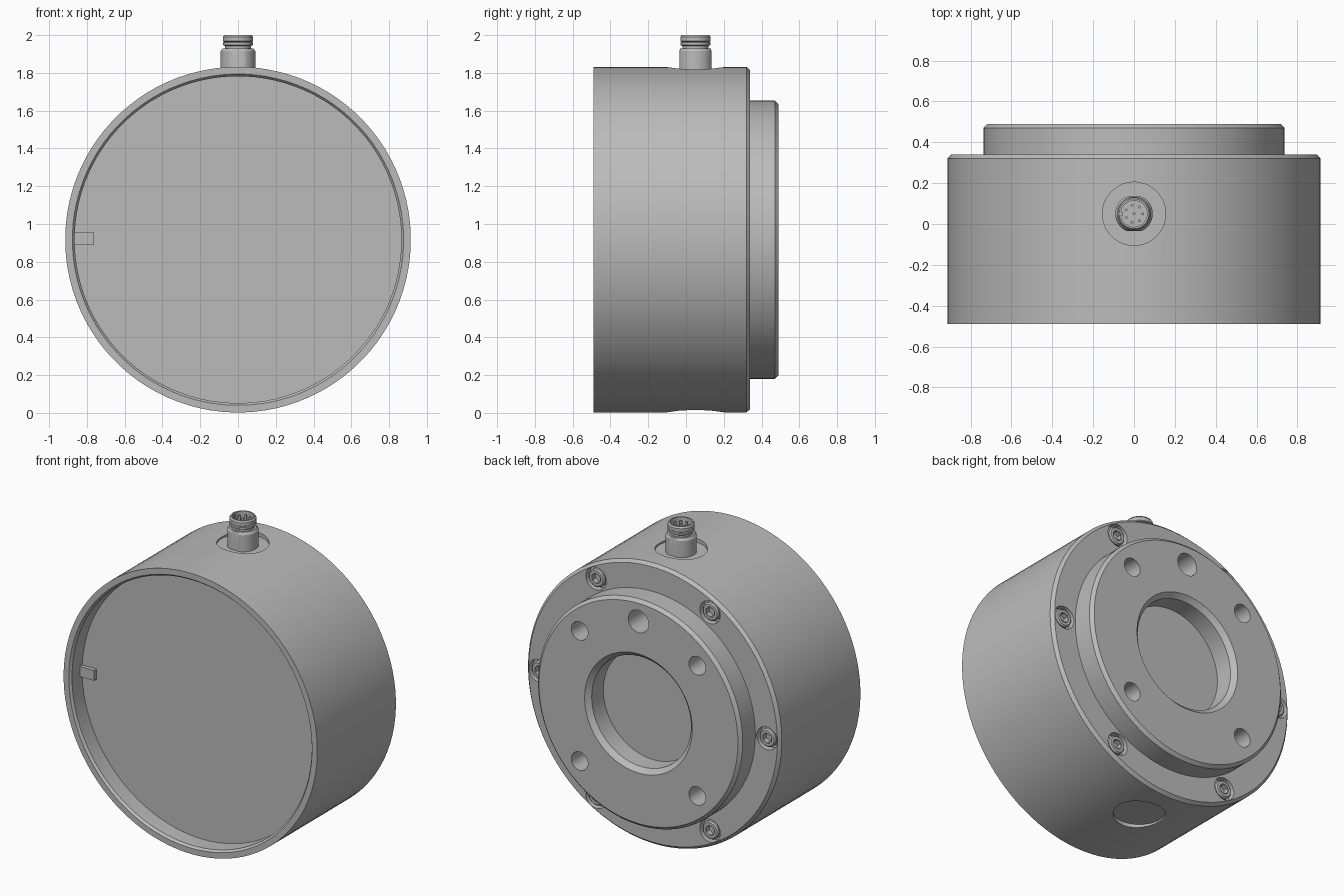
import bpy, bmesh
from math import sin, cos, pi, radians
from mathutils import Matrix, Vector

old = bpy.data.objects.get("Cube")
if old:
    bpy.data.objects.remove(old, do_unlink=True)

grey = bpy.data.materials.new("machined grey")
grey.use_nodes = True
colour = (0.5, 0.5, 0.5, 1)
grey.diffuse_color = colour
grey.node_tree.nodes["Principled BSDF"].inputs["Base Color"].default_value = colour

CZ = 0.917        # height of the housing axis
PLUG_Y = 0.05     # position of the connector along the housing
# Turn a z-axis lathe so that its axis lies along +y
ALONG_Y = Matrix.Translation((0, 0, CZ)) @ Matrix.Rotation(-pi / 2, 4, 'X')


def lathe(bm, profile, matrix, n, flat=None):
    """Revolve (radius, height) pairs; flat clips the section to |y| <= flat."""
    rings = []
    for r, h in profile:
        if r == 0:
            rings.append([bm.verts.new(matrix @ Vector((0, 0, h)))])
            continue
        ring = []
        for i in range(n):
            a = 2 * pi * (i + 0.5) / n
            y = r * sin(a)
            if flat:
                y = max(-flat, min(flat, y))
            ring.append(bm.verts.new(matrix @ Vector((r * cos(a), y, h))))
        rings.append(ring)
    for lo, hi in zip(rings, rings[1:]):
        for i in range(n):
            j = (i + 1) % n
            if len(lo) == 1:
                bm.faces.new((lo[0], hi[j], hi[i]))
            elif len(hi) == 1:
                bm.faces.new((lo[i], lo[j], hi[0]))
            else:
                bm.faces.new((lo[i], lo[j], hi[j], hi[i]))


def rod(bm, r, h0, h1, matrix, n=32):
    lathe(bm, [(0, h0), (r, h0), (r, h1), (0, h1)], matrix, n)


def finish(bm, name):
    bmesh.ops.recalc_face_normals(bm, faces=bm.faces)
    mesh = bpy.data.meshes.new(name)
    bm.to_mesh(mesh)
    bm.free()
    mesh.materials.append(grey)
    ob = bpy.data.objects.new(name, mesh)
    bpy.context.collection.objects.link(ob)
    return ob


def select(ob):
    bpy.ops.object.select_all(action='DESELECT')
    ob.select_set(True)
    bpy.context.view_layer.objects.active = ob


def smooth(ob):
    select(ob)
    bpy.ops.object.shade_smooth_by_angle(angle=radians(18))


def cut(ob, cutter):
    cutter.hide_render = True
    mod = ob.modifiers.new("cut", 'BOOLEAN')
    mod.operation = 'DIFFERENCE'
    mod.solver = 'EXACT'
    mod.object = cutter
    select(ob)
    bpy.ops.object.modifier_apply(modifier=mod.name)
    bpy.data.objects.remove(cutter, do_unlink=True)


def polar(radius, degrees):
    """Matrix at a point on a bolt circle of the back face."""
    a = radians(degrees)
    return Matrix.Translation((radius * cos(a), 0, radius * sin(a))) @ ALONG_Y


# Housing: front recess, drum, stepped flange and central bore
bm = bmesh.new()
lathe(bm, [(0, -0.37), (0.865, -0.37), (0.865, -0.475), (0.877, -0.49),
           (0.915, -0.49), (0.915, 0.32), (0.897, 0.34), (0.738, 0.34),
           (0.738, 0.47), (0.718, 0.49), (0.388, 0.49), (0.358, 0.46),
           (0.358, 0.34), (0, 0.34)], ALONG_Y, 96)
housing = finish(bm, "housing")

# Flange holes, screw counterbores and the two round spot faces
SCREWS = range(0, 360, 60)
bm = bmesh.new()
for angle in (45, 135, 225, 315):
    rod(bm, 0.06, 0.3, 0.6, polar(0.6, angle))
rod(bm, 0.073, 0.3, 0.6, polar(0.6, 90))
for angle in SCREWS:
    rod(bm, 0.074, 0.295, 0.45, polar(0.822, angle))
for side in (1, -1):
    spot = Matrix.Translation((0, PLUG_Y, CZ)) @ Matrix.Scale(side, 4, (0, 0, 1))
    rod(bm, 0.155, 0.89, 1.1, spot, 64)
cut(housing, finish(bm, "hole_cutter"))
smooth(housing)

# Socket head screws, each with a hexagonal recess
bm = bmesh.new()
for angle in SCREWS:
    place = polar(0.822, angle)
    lathe(bm, [(0, 0.29), (0.058, 0.29), (0.058, 0.33), (0.05, 0.338),
               (0.032, 0.338)], place, 30)
    lathe(bm, [(0.032, 0.338), (0.032, 0.305), (0, 0.305)], place, 6)
    # Flat annulus from the round rim to the hexagon
bmesh.ops.remove_doubles(bm, verts=bm.verts, dist=0.0001)
smooth(finish(bm, "flange_screws"))

# Locating tab inside the front recess
bm = bmesh.new()
bmesh.ops.create_cube(bm, size=1, matrix=Matrix.Translation((-0.816, -0.375, 0.923))
                      @ Matrix.Diagonal((0.106, 0.04, 0.066, 1)))
finish(bm, "recess_tab")

# Connector base with two wrench flats
UP = Matrix.Translation((0, PLUG_Y, 0))
bm = bmesh.new()
lathe(bm, [(0, 1.8), (0.092, 1.8), (0.092, 1.915), (0.082, 1.93), (0, 1.93)],
      UP, 48, flat=0.084)
smooth(finish(bm, "connector_base"))

# Connector socket: grooved hollow sleeve
bm = bmesh.new()
lathe(bm, [(0, 1.92), (0.07, 1.92), (0.07, 1.942), (0.08, 1.948), (0.08, 1.96),
           (0.074, 1.964), (0.08, 1.968), (0.08, 1.99), (0.073, 2.0), (0.064, 2.0),
           (0.064, 1.945), (0, 1.945)], UP, 48)
smooth(finish(bm, "connector_sleeve"))

# Contact pins and the keying rib
bm = bmesh.new()
rod(bm, 0.007, 1.94, 1.985, UP, 12)
for i in range(7):
    a = pi + 2 * pi * (i + 0.5) / 7
    rod(bm, 0.007, 1.94, 1.985,
        Matrix.Translation((0.043 * cos(a), 0.043 * sin(a), 0)) @ UP, 12)
smooth(finish(bm, "connector_pins"))

bm = bmesh.new()
bmesh.ops.create_cube(bm, size=1, matrix=Matrix.Translation((-0.061, PLUG_Y, 1.968))
                      @ Matrix.Diagonal((0.014, 0.016, 0.05, 1)))
finish(bm, "connector_key")
